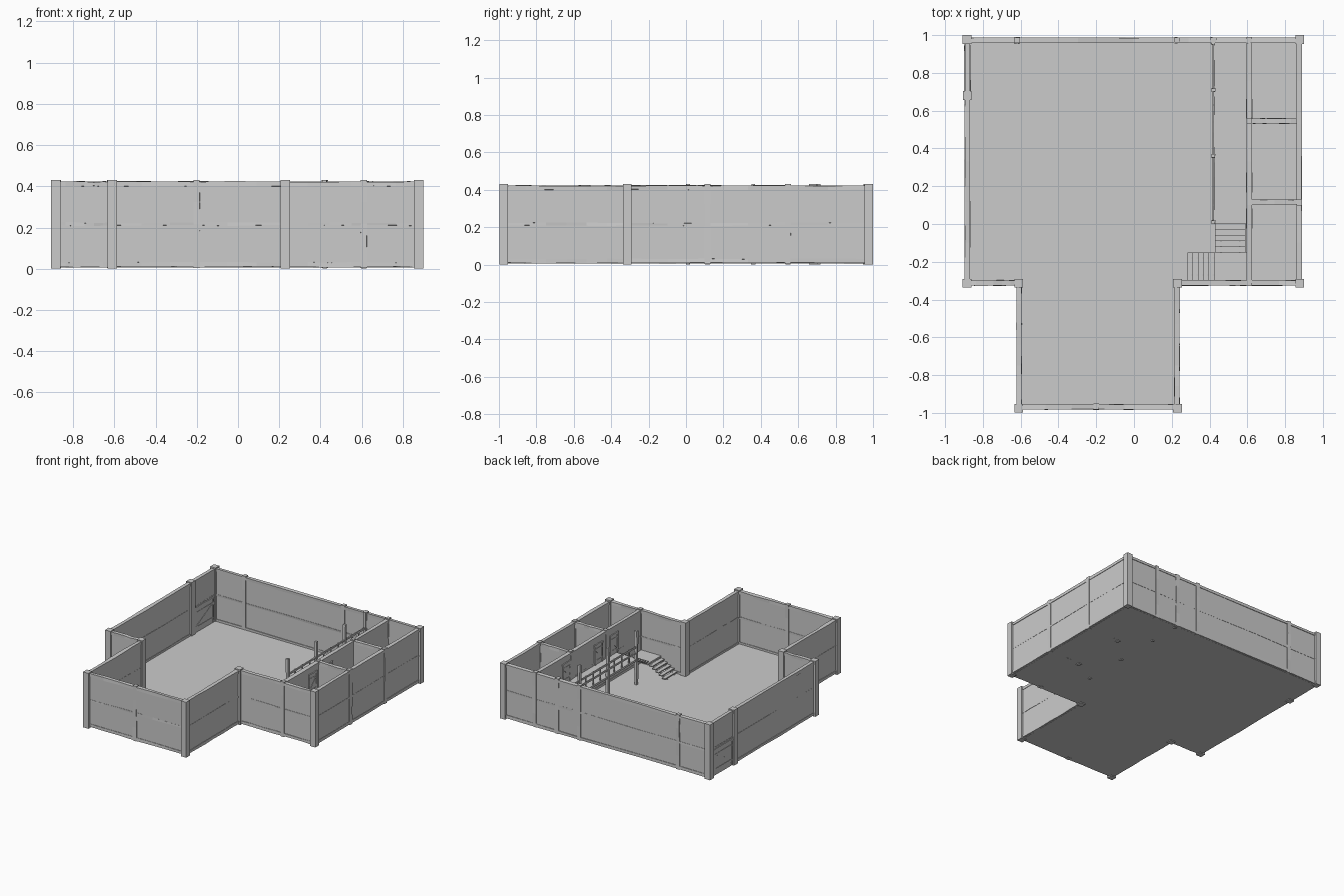
import bpy, bmesh, random
from mathutils import Vector

if "Cube" in bpy.data.objects:
    bpy.data.objects.remove(bpy.data.objects["Cube"])
random.seed(4)
H = 0.43


def finish(name, bm):
    me = bpy.data.meshes.new(name)
    bmesh.ops.recalc_face_normals(bm, faces=bm.faces)
    bm.to_mesh(me)
    bm.free()
    ob = bpy.data.objects.new(name, me)
    bpy.context.collection.objects.link(ob)
    return ob


def beam(name, a, b, w, h, segs=1, jit=0.0):
    """Timber of width w and height h from a to b, optionally hand-hewn."""
    a, b = Vector(a), Vector(b)
    d = (b - a).normalized()
    up = Vector((0, 1, 0)) if abs(d.z) > 0.95 else Vector((0, 0, 1))
    side = d.cross(up).normalized()
    up = side.cross(d)
    bm = bmesh.new()
    rings = []
    for i in range(segs + 1):
        c = a.lerp(b, i / segs)
        ring = []
        for s, t in ((-1, -1), (1, -1), (1, 1), (-1, 1)):
            p = c + side * (s * w / 2 + random.uniform(-jit, jit) * 0.5)
            p += up * (t * h / 2 + random.uniform(-jit, jit))
            ring.append(bm.verts.new(p))
        rings.append(ring)
    for r, q in zip(rings, rings[1:]):
        for k in range(4):
            bm.faces.new((r[k], r[(k + 1) % 4], q[(k + 1) % 4], q[k]))
    bm.faces.new(rings[0])
    bm.faces.new(rings[-1])
    return finish(name, bm)


def box(name, x0, x1, y0, y1, z0, z1):
    yc, zc = (y0 + y1) / 2, (z0 + z1) / 2
    return beam(name, (x0, yc, zc), (x1, yc, zc), y1 - y0, z1 - z0)


def post(name, x, y, s, z0=0.0, z1=H, jit=0.0):
    beam(name, (x, y, z0), (x, y, z1), s, s, 4 if jit else 1, jit)


def wall(name, p, q):
    """Plaster panel framed by sill, middle rail and top plate."""
    beam(name + "_panel", (*p, 0.215), (*q, 0.215), 0.02, 0.40)
    for part, z, h, w in (("sill", 0.019, 0.022, 0.028), ("middle_rail", 0.216, 0.014, 0.023),
                          ("top_plate", 0.411, 0.022, 0.028)):
        beam(f"{name}_{part}", (*p, z), (*q, z), w, h, 6, 0.003)


# L-shaped outline of the building, walked counter-clockwise
L, R, B, M, F, IL, IR = -0.882, 0.875, 0.973, -0.312, -0.968, -0.608, 0.228
outline = [(L, M), (IL, M), (IL, F), (IR, F), (IR, M), (R, M), (R, B), (L, B)]
names = ["front_left", "wing_left", "wing_front", "wing_right",
         "front_right", "right", "back", "left"]
for i, n in enumerate(names):
    wall(n + "_wall", outline[i], outline[(i + 1) % len(outline)])

# Heavy corner posts, pushed slightly outwards
for x, y in outline:
    ox = -0.002 if x < 0 else 0.002
    oy = 0.004 if y > 0 else (-0.007 if y == F else -0.002)
    post("corner_post", x + ox, y + oy, 0.046)
post("door_post", L, 0.68, 0.046)

# Slim studs on the walls
for x, y in ((-0.2, F), (0.61, M), (-0.62, B), (0.23, B), (0.42, B), (0.61, B), (R, 0.115), (R, 0.545)):
    post("wall_stud", x, y, 0.03, 0.004, H, 0.002)

# Floor slabs
box("main_floor", L, R, M, B, 0.006, 0.014)
box("wing_floor", IL, IR, F, M, 0.006, 0.014)

# Cells: long inner wall, two dividers and an upper floor
wall("inner_wall", (0.61, M), (0.61, B))
for y in (0.115, 0.545):
    wall("cell_divider", (0.61, y), (R, y))
    post("inner_stud", 0.61, y, 0.028)
box("cell_upper_floor", 0.61, R, M, B, 0.198, 0.21)

# Gallery deck with supports and railing
box("gallery_deck", 0.415, 0.61, 0.0, B, 0.195, 0.21)
for y in (0.01, 0.36, 0.71, 0.958):
    post("gallery_post", 0.42, y, 0.02, 0.0, H, 0.002)
for z in (0.26, 0.305):
    beam("gallery_rail", (0.42, 0.01, z), (0.42, 0.96, z), 0.009, 0.012, 8, 0.002)
for y in (0.10, 0.19, 0.28, 0.45, 0.54, 0.63, 0.80, 0.88):
    post("baluster", 0.42, y, 0.008, 0.205, 0.315)

# Stairs: lower flight, landing, upper flight
LAND = 0.115
box("stair_landing", 0.425, 0.595, -0.30, -0.15, LAND - 0.012, LAND)
for i in range(5):
    x, z = 0.283 + 0.028 * i, 0.032 + 0.0166 * i
    box("lower_tread", x, x + 0.03, -0.30, -0.15, z - 0.008, z)
    y, z = -0.15 + 0.03 * i, LAND + 0.016 * (i + 1)
    box("upper_tread", 0.428, 0.59, y, y + 0.03, z - 0.008, z)
for y in (-0.27, -0.18):
    beam("lower_stringer", (0.285, y, 0.015), (0.43, y, 0.1), 0.01, 0.012)
for x in (0.46, 0.56):
    beam("upper_stringer", (x, -0.15, LAND - 0.005), (x, 0.005, 0.19), 0.01, 0.012)


def door(name, x, y, w, z0, h, t):
    """Boarded door in a wall facing x, with frame and cross braces."""
    y0, y1, z1 = y - w / 2, y + w / 2, z0 + h
    box(name + "_leaf", x - t * 0.4, x + t * 0.4, y0, y1, z0, z1)
    for e in (y0, y1):
        beam(name + "_jamb", (x, e, z0), (x, e, z1), t, 0.014, 4, 0.0015)
    beam(name + "_lintel", (x, y0 - 0.01, z1), (x, y1 + 0.01, z1), t, 0.014, 4, 0.002)
    for k in (0.2, 0.8):
        z = z0 + h * k
        beam(name + "_ledge", (x, y0, z), (x, y1, z), t * 0.95, 0.01)
    beam(name + "_brace", (x, y0, z0 + h * 0.2), (x, y1, z0 + h * 0.8), t * 0.93, 0.01)


# Entrance gate and cell doors
door("entrance_gate", L, 0.825, 0.22, 0.015, 0.19, 0.036)
for y in (0.03, 0.22, 0.61):
    door("cell_door", 0.61, y, 0.085, 0.21, 0.15, 0.034)
